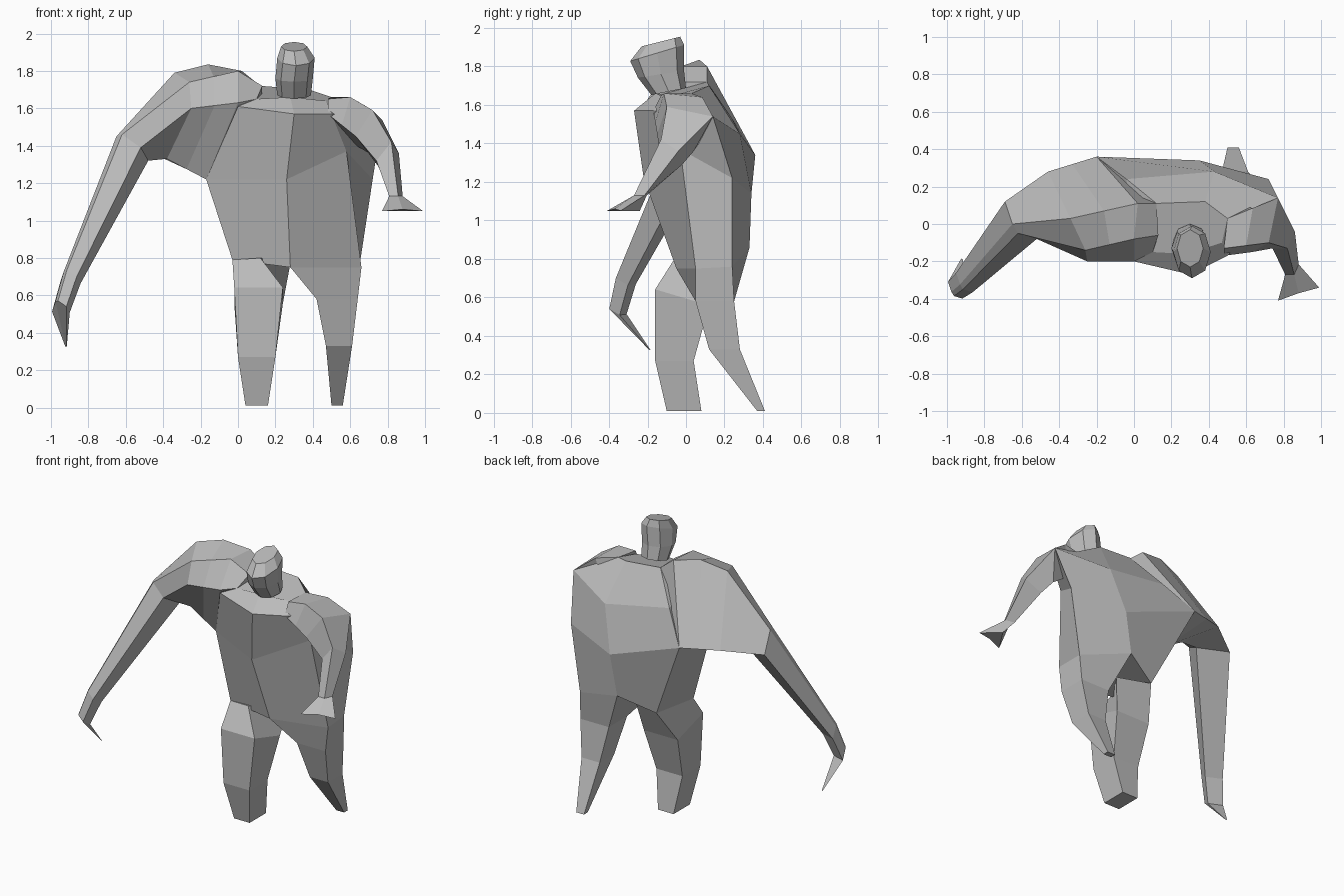
import bpy, bmesh, math
from mathutils import Vector

default_cube = bpy.data.objects.get("Cube")
if default_cube:
    bpy.data.objects.remove(default_cube)

clay = bpy.data.materials.new("clay_grey")
clay.use_nodes = True
colour = (0.5, 0.5, 0.5, 1)
clay.diffuse_color = colour
clay.node_tree.nodes["Principled BSDF"].inputs["Base Color"].default_value = colour


def loft(name, rings):
    """Skin a stack of equal-length rings and cap both ends."""
    bm = bmesh.new()
    loops = [[bm.verts.new(point) for point in ring] for ring in rings]
    for lower, upper in zip(loops, loops[1:]):
        for i in range(len(lower)):
            bm.faces.new((lower[i - 1], lower[i], upper[i], upper[i - 1]))
    bm.faces.new(loops[0])
    bm.faces.new(loops[-1])
    bmesh.ops.recalc_face_normals(bm, faces=bm.faces)
    mesh = bpy.data.meshes.new(name)
    bm.to_mesh(mesh)
    bm.free()
    mesh.materials.append(clay)
    part = bpy.data.objects.new(name, mesh)
    bpy.context.collection.objects.link(part)


def box(centre, half_width, half_depth, slope=0):
    """Rectangular ring whose height rises towards the back by the slope."""
    corners = ((-1, -1), (1, -1), (1, 1), (-1, 1))
    return [Vector(centre) + Vector((half_width * side, half_depth * back, slope * half_depth * back))
            for side, back in corners]


def oval(centre, half_width, half_depth, slope):
    """Eight-sided ring whose height rises towards the back by the slope."""
    ring = []
    for i in range(8):
        angle = math.tau * i / 8
        back = -half_depth * math.cos(angle)
        ring.append(Vector(centre) + Vector((half_width * math.sin(angle), back, slope * back)))
    return ring


def copy_ring(ring, centre, scale):
    """Repeat a ring around a new centre at another size."""
    middle = sum((Vector(point) for point in ring), Vector()) / len(ring)
    return [Vector(centre) + (Vector(point) - middle) * scale for point in ring]


def between(first_ring, second_ring):
    """Ring halfway between two others."""
    return [Vector(a).lerp(Vector(b), 0.5) for a, b in zip(first_ring, second_ring)]


# Torso rings run: front ridge, left front, left back, spine, right back, right front
armpit_front = (-.17, 0, 1.22)
armpit_back = (-.2, .36, 1.34)
neck_base = [(.28, -.16, 1.66), (.47, -.1, 1.64), (.5, .03, 1.66),
             (.38, .12, 1.7), (.12, .11, 1.72), (.1, -.15, 1.65)]
chest = [(.3, -.27, 1.57), (.5, -.17, 1.57), (.77, .14, 1.54),
         (.43, .28, 1.45), (-.04, .24, 1.53), (0, -.2, 1.61)]
waist = [(.26, -.22, 1.22), (.58, -.03, 1.37), (.72, .24, 1.22),
         (.35, .34, 1.14), armpit_back, armpit_front]
hips = [(.28, -.05, .75), (.66, .05, .75), (.65, .24, .76),
        (.3, .33, .86), (.06, .24, .77), (-.03, -.04, .79)]
loft("torso", [neck_base, chest, waist, hips])

# Head on a short neck, leaning forward
loft("head", [
    oval((.3, -.09, 1.67), .09, .09, .2),
    oval((.3, -.13, 1.76), .1, .12, .15),
    oval((.31, -.15, 1.87), .1, .14, .3),
    oval((.3, -.13, 1.93), .07, .1, .25),
])

# Long right arm rings run: top back, top front, front, underside, back
arm_root = [neck_base[4], (.13, -.06, 1.72), neck_base[5], (.1, .05, 1.3), (.1, .2, 1.3)]
arm_base = [(.02, .11, 1.8), (0, -.08, 1.8), (0, -.2, 1.63), armpit_front, armpit_back]
shoulder = [(-.34, .03, 1.79), (-.26, -.14, 1.74), (-.25, -.2, 1.6),
            (-.38, .02, 1.33), (-.46, .28, 1.36)]
elbow = [(-.65, 0, 1.45), (-.62, -.05, 1.46), (-.52, -.08, 1.39),
         (-.48, .04, 1.32), (-.69, .12, 1.33)]
hump = between(arm_base, shoulder)
hump[0].z += .04
loft("right_arm", [
    arm_root, arm_base, hump, shoulder, elbow,
    copy_ring(elbow, (-.9, -.32, .7), .52),
    copy_ring(elbow, (-.95, -.36, .54), .45),
    copy_ring(elbow, (-.92, -.19, .33), .04),
])

# Short left arm rings run: outer back, top front, inner front, underside
collar = [(.5, .03, 1.66), (.48, -.13, 1.65), (.48, -.17, 1.57), (.55, .1, 1.45)]
upper_arm = [chest[2], (.72, -.1, 1.59), (.63, -.15, 1.45), (.7, .04, 1.36)]
left_elbow = [(.86, -.04, 1.36), (.82, -.13, 1.42), (.74, -.13, 1.32), (.75, -.02, 1.29)]
palm = [(.99, -.34, 1.05), (.88, -.37, 1.06), (.77, -.41, 1.05), (.88, -.24, 1.05)]
left_shoulder = between(collar, upper_arm)
for point in left_shoulder[:2]:
    point.z += .04
wrist = copy_ring(left_elbow, (.84, -.24, 1.13), .6)
for point in wrist:
    point.z = 1.13
loft("left_arm", [collar, left_shoulder, upper_arm, left_elbow, wrist, palm])

# Right leg, bent forward at the knee and growing out of the hips
loft("right_leg", [
    [hips[5], (.12, -.06, .8), (.28, .16, .77), hips[4]],
    box((.11, -.02, .6), .13, .14, -.3),
    box((.1, -.06, .27), .1, .1),
    box((.1, -.01, .01), .06, .09),
])

# Left leg, trailing back to a narrow foot
loft("left_leg", [
    hips[:4],
    box((.53, .15, .58), .11, .1),
    box((.54, .2, .33), .07, .08),
    box((.53, .39, .01), .03, .02),
])
